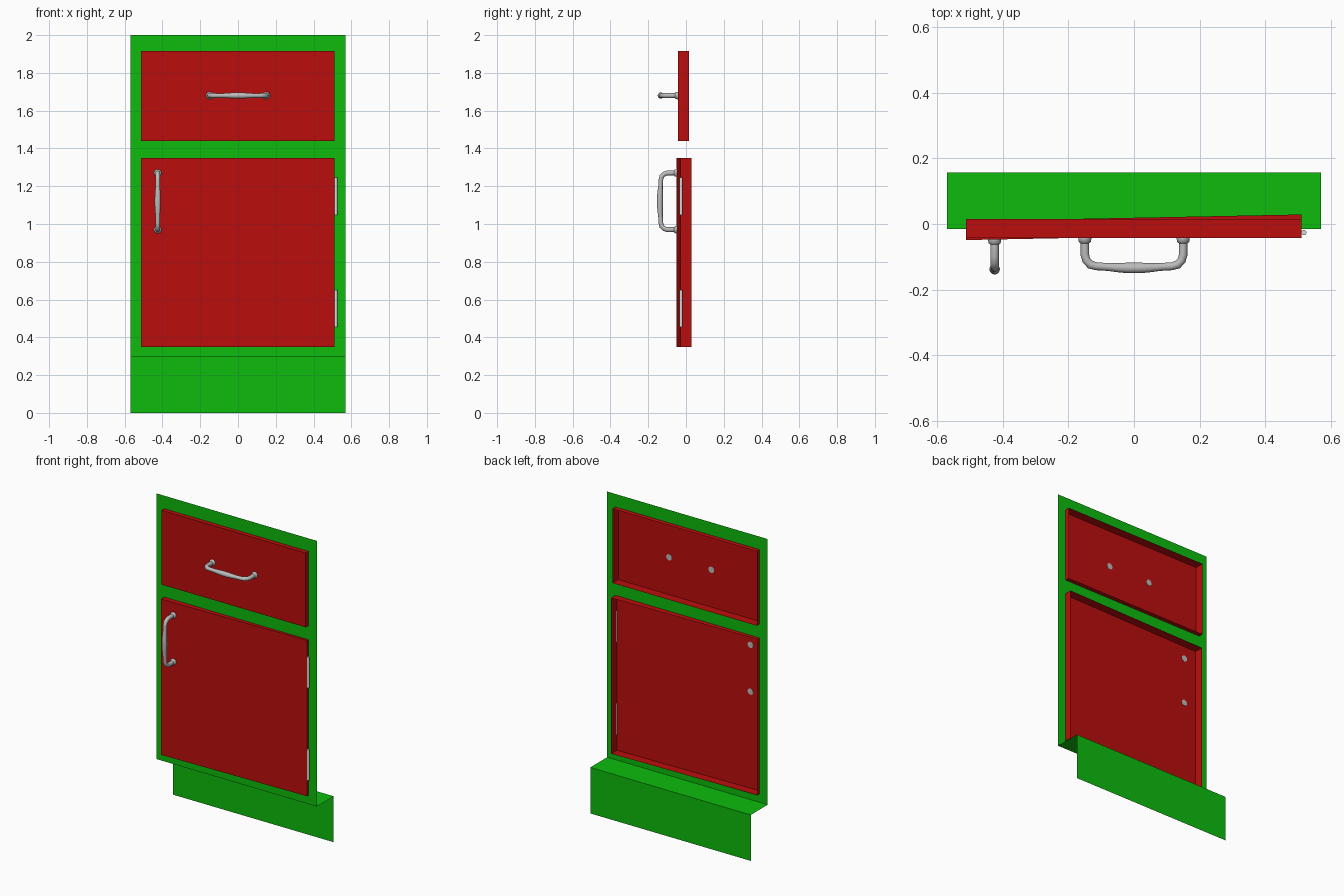
import bpy, bmesh, math
from mathutils import Vector, Matrix

if "Cube" in bpy.data.objects:
    bpy.data.objects.remove(bpy.data.objects["Cube"], do_unlink=True)


def material(name, rgb):
    m = bpy.data.materials.new(name)
    m.use_nodes = True
    m.diffuse_color = (*rgb, 1)
    m.node_tree.nodes["Principled BSDF"].inputs["Base Color"].default_value = (*rgb, 1)
    return m


green = material("green paint", (0.004, 0.5, 0.004))
red = material("red paint", (0.5, 0.004, 0.004))
metal = material("handle metal", (0.5, 0.5, 0.5))
pale = material("hinge metal", (0.7, 0.7, 0.7))


def finish(bm, name, mat, smooth=False):
    bmesh.ops.remove_doubles(bm, verts=bm.verts, dist=1e-5)
    mesh = bpy.data.meshes.new(name)
    bm.to_mesh(mesh)
    bm.free()
    mesh.materials.append(mat)
    ob = bpy.data.objects.new(name, mesh)
    bpy.context.collection.objects.link(ob)
    if smooth:
        bpy.ops.object.select_all(action='DESELECT')
        ob.select_set(True)
        bpy.context.view_layer.objects.active = ob
        bpy.ops.object.shade_smooth_by_angle(angle=math.radians(40))
    return ob


HALF = 0.57
FRAME_Y, TOE_Y, TOE_Z = -0.015, 0.157, 0.295
LEFT, RIGHT = -0.513, 0.511
DOOR_Z = (0.35, 1.35)
DRAWER_Z = (1.44, 1.917)


def quad(bm, *pts):
    return bm.faces.new([bm.verts.new(p) for p in pts])


# Face frame: a thin sheet with an opening for the door and one for the drawer
bm = bmesh.new()
xs = (-HALF, LEFT, RIGHT, HALF)
zs = (TOE_Z, *DOOR_Z, *DRAWER_Z, 2)
for i in range(len(xs) - 1):
    for j in range(len(zs) - 1):
        if i == 1 and j in (1, 3):
            continue
        x0, x1, z0, z1 = xs[i], xs[i + 1], zs[j], zs[j + 1]
        quad(bm, (x0, FRAME_Y, z0), (x1, FRAME_Y, z0), (x1, FRAME_Y, z1), (x0, FRAME_Y, z1))
finish(bm, "face_frame", green)

# Recessed toe kick: a ledge and a board set back from the frame
bm = bmesh.new()
quad(bm, (-HALF, TOE_Y, TOE_Z), (HALF, TOE_Y, TOE_Z), (HALF, FRAME_Y, TOE_Z), (-HALF, FRAME_Y, TOE_Z))
quad(bm, (-HALF, TOE_Y, 0), (HALF, TOE_Y, 0), (HALF, TOE_Y, TOE_Z), (-HALF, TOE_Y, TOE_Z))
finish(bm, "toe_kick", green)


# Open-backed fronts; the door stands very slightly ajar
def front_panel(name, z_range, y_left, y_right, depth=0.058):
    z0, z1 = z_range
    bm = bmesh.new()
    front = [Vector(p) for p in ((LEFT, y_left, z0), (RIGHT, y_right, z0),
                                 (RIGHT, y_right, z1), (LEFT, y_left, z1))]
    back = [p + Vector((0, depth, 0)) for p in front]
    quad(bm, *front)
    for i in range(4):
        j = (i + 1) % 4
        quad(bm, front[j], front[i], back[i], back[j])
    finish(bm, name, red)


front_panel("drawer_front", DRAWER_Z, -0.043, -0.043)
front_panel("door", DOOR_Z, -0.049, -0.029)


# Bow handle: a swept tube that swells at the middle and ends in round flanges
HALF_PATH = [(-0.15, 0, 0.02), (-0.15, 0.004, 0.02), (-0.15, 0.013, 0.018),
             (-0.15, 0.017, 0.013), (-0.15, 0.052, 0.013), (-0.145, 0.069, 0.013),
             (-0.133, 0.082, 0.013), (-0.115, 0.087, 0.012), (-0.08, 0.089, 0.012),
             (-0.05, 0.091, 0.014), (-0.02, 0.092, 0.016)]


def handle(name, matrix, sides=16):
    path = HALF_PATH + [(-u, d, r) for u, d, r in reversed(HALF_PATH)]
    pts = [Vector((u, -d, 0)) for u, d, r in path]
    bm = bmesh.new()
    rings = []
    for i, p in enumerate(pts):
        tangent = (pts[min(i + 1, len(pts) - 1)] - pts[max(i - 1, 0)]).normalized()
        side = tangent.cross(Vector((0, 0, 1)))
        rings.append([bm.verts.new(p + path[i][2] * (side * math.cos(a) + Vector((0, 0, math.sin(a)))))
                      for a in (k * math.tau / sides for k in range(sides))])
    for a, b in zip(rings, rings[1:]):
        for k in range(sides):
            n = (k + 1) % sides
            bm.faces.new((a[k], a[n], b[n], b[k]))
    bm.faces.new(rings[0])
    bm.faces.new(rings[-1])
    bmesh.ops.recalc_face_normals(bm, faces=bm.faces)
    bm.transform(matrix)
    finish(bm, name, metal, smooth=True)


handle("drawer_handle", Matrix.Translation((0, -0.042, 1.68)))
handle("door_handle", Matrix.Translation((-0.425, -0.046, 1.12)) @ Matrix.Rotation(math.pi / 2, 4, 'Y'))

# Hinge barrels on the door's edge
for name, z in (("lower_hinge", 0.553), ("upper_hinge", 1.147)):
    bm = bmesh.new()
    bmesh.ops.create_cone(bm, cap_ends=True, segments=16, radius1=0.008, radius2=0.008, depth=0.197,
                          matrix=Matrix.Translation((0.518, -0.026, z)))
    finish(bm, name, pale, smooth=True)
